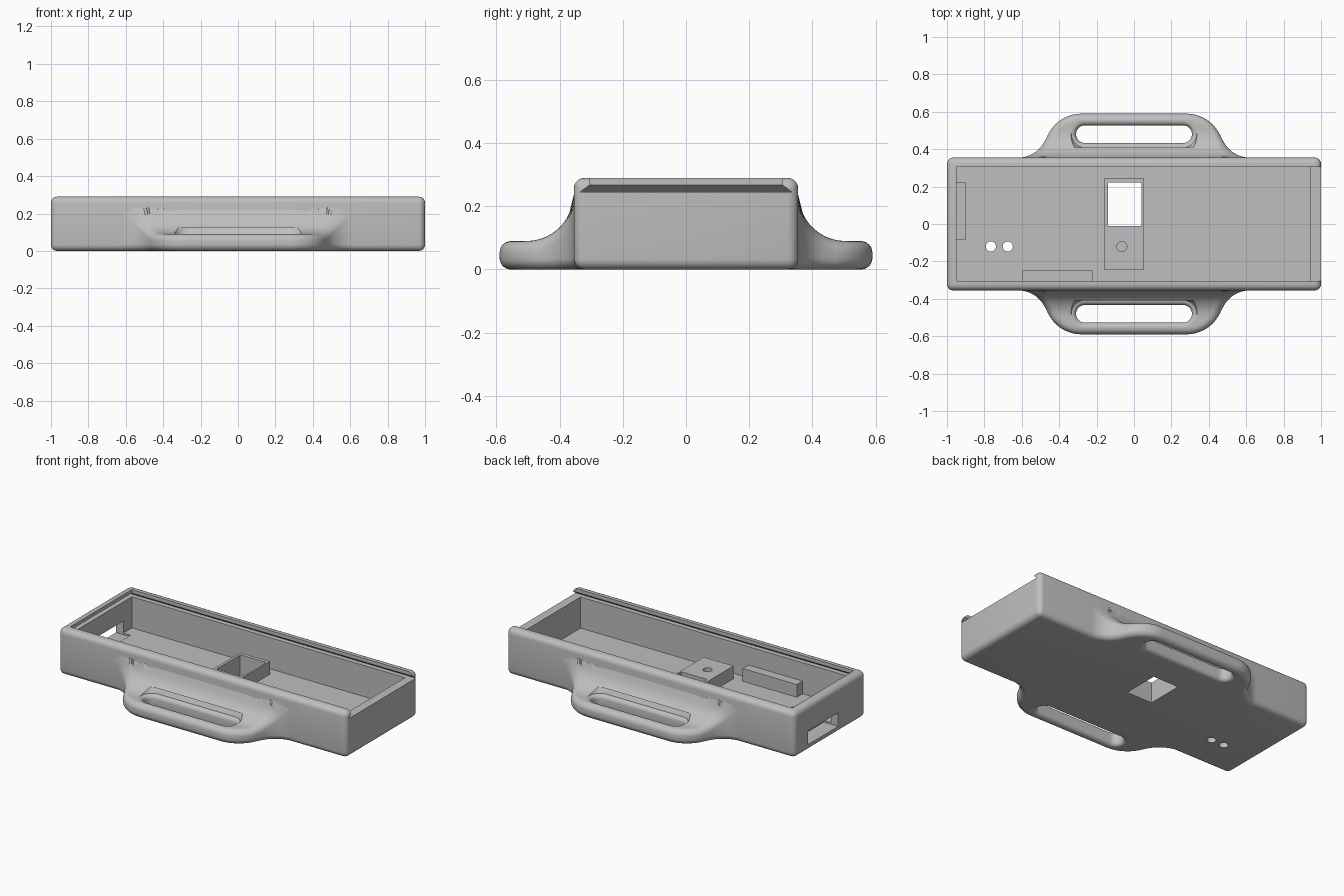
import bpy, bmesh, math

cube = bpy.data.objects.get("Cube")
if cube:
    bpy.data.objects.remove(cube, do_unlink=True)

grey = bpy.data.materials.new("light_grey")
grey.use_nodes = True
colour = (0.52, 0.52, 0.52, 1)
grey.diffuse_color = colour
grey.node_tree.nodes["Principled BSDF"].inputs["Base Color"].default_value = colour


def loft(name, loops):
    """Closed solid skinned through equal-length loops of points."""
    bm = bmesh.new()
    rings = [[bm.verts.new(p) for p in loop] for loop in loops]
    n = len(rings[0])
    for a, b in zip(rings, rings[1:]):
        for i in range(n):
            j = (i + 1) % n
            bm.faces.new((a[i], a[j], b[j], b[i]))
    bm.faces.new(rings[0])
    bm.faces.new(rings[-1])
    bmesh.ops.recalc_face_normals(bm, faces=bm.faces)
    mesh = bpy.data.meshes.new(name)
    bm.to_mesh(mesh)
    bm.free()
    obj = bpy.data.objects.new(name, mesh)
    bpy.context.collection.objects.link(obj)
    mesh.materials.append(grey)
    return obj


def rect(x0, x1, y0, y1, z):
    return [(x0, y0, z), (x1, y0, z), (x1, y1, z), (x0, y1, z)]


def box(name, x, y, z):
    return loft(name, [rect(*x, *y, h) for h in z])


def capsule(half, radius, cx, cy, z, steps=16):
    """Slot-shaped loop; a circle when half is zero."""
    pts = []
    for side in (1, -1):
        for i in range(steps + 1 if half else steps):
            a = side * math.pi / 2 * -1 + math.pi * i / steps
            pts.append((cx + side * half + radius * math.cos(a),
                        cy + radius * math.sin(a), z))
    return pts


def rod(name, radius, cx, cy, z):
    return loft(name, [capsule(0, radius, cx, cy, h) for h in z])


def apply(obj, kind, **settings):
    mod = obj.modifiers.new(kind, kind)
    for key, value in settings.items():
        setattr(mod, key, value)
    bpy.context.view_layer.objects.active = obj
    bpy.ops.object.modifier_apply(modifier=mod.name)


def cut(obj, *cutters):
    for c in cutters:
        apply(obj, "BOOLEAN", operation="DIFFERENCE", solver="EXACT", object=c)


def smooth(obj):
    bpy.ops.object.select_all(action="DESELECT")
    obj.select_set(True)
    bpy.context.view_layer.objects.active = obj
    bpy.ops.object.shade_smooth_by_angle(angle=math.radians(32))


# Tray: rounded block with cavity, dovetail lid channel and openings
tray = box("tray", (-1, 1), (-0.355, 0.355), (0, 0.29))
apply(tray, "BEVEL", width=0.033, segments=5)
cavity = box("cavity_cutter", (-0.95, 0.945), (-0.305, 0.305), (0.05, 0.255))
channel = loft("lid_cutter", [rect(x, 1.1, -y, y, z) for x, y, z in
               ((-0.98, 0.335, 0.245), (-0.95, 0.305, 0.268), (-0.95, 0.305, 0.35))])
port = box("port_cutter", (-1.1, -0.9), (-0.08, 0.22), (0.04, 0.125))
window = box("window_cutter", (-0.14, 0.04), (-0.012, 0.222), (-0.1, 0.4))
drains = [rod("drain_cutter", 0.027, x, -0.12, (-0.1, 0.2)) for x in (-0.765, -0.675)]
cut(tray, cavity, channel, port, window, *drains)

# Sensor block with window and blind hole, and the retaining rib
block = box("sensor_block", (-0.157, 0.05), (-0.247, 0.245), (0.045, 0.13))
pin_hole = rod("pin_cutter", 0.027, -0.065, -0.12, (0.055, 0.2))
cut(block, window, pin_hole)
rib = box("retaining_rib", (-0.595, -0.22), (-0.31, -0.248), (0.045, 0.13))

# Handles: S-curved outline, rounded rim, concave sweep up to the wall
RIM, BASE, BLEND = 0.036, 0.315, 0.15


def handle_top(y):
    t = min(max(0.505 - y, 0), BLEND)
    return 0.24 - math.sqrt(BLEND ** 2 - t ** 2)


def outline():
    """Plan points with inward normals, along +x half then mirrored."""
    half = []
    steps = 14
    split = math.radians(20.2)
    for i in range(steps + 1):
        a = math.pi / 2 + (split - math.pi / 2) * i / steps
        c, s = math.cos(a), math.sin(a)
        half.append((0.28 + 0.2 * c, 0.39 + 0.2 * s, -c, -s))
    for i in range(1, steps + 1):
        a = math.pi + split + (math.pi / 2 - split) * i / steps
        c, s = math.cos(a), math.sin(a)
        half.append((0.62 + 0.16 * c, 0.515 + 0.16 * s, c, s))
    return [(-x, y, -nx, ny) for x, y, nx, ny in reversed(half)] + half


def section(x, y, nx, ny, side):
    pts = []
    arc = [math.pi / 2 * i / 6 for i in range(7)]
    inner_x, inner_y = x + nx * RIM, y + ny * RIM
    pts.append((inner_x, BASE, 0))
    for a in arc:
        d = RIM * (1 - math.sin(a))
        pts.append((x + nx * d, y + ny * d, RIM * (1 - math.cos(a))))
    for a in reversed(arc):
        d = RIM * (1 - math.sin(a))
        py = y + ny * d
        pts.append((x + nx * d, py, handle_top(py) - RIM * (1 - math.cos(a))))
    for i in range(1, 15):
        py = inner_y + (BASE - inner_y) * i / 14
        pts.append((inner_x, py, handle_top(py)))
    return [(px, side * py, pz) for px, py, pz in pts]


def grip_cutter(side):
    """Slot with flared mouths so the grip edges come out rounded."""
    loops = [capsule(0.263, 0.075, 0, side * 0.48, -0.02)]
    for z0, sign in ((0, 1), (0.09, -1)):
        angles = [math.pi / 2 * i / 5 for i in range(6)]
        for a in (angles if sign > 0 else reversed(angles)):
            loops.append(capsule(0.263, 0.047 + 0.025 * (1 - math.sin(a)), 0,
                                 side * 0.48, z0 + sign * 0.025 * (1 - math.cos(a))))
    loops.append(capsule(0.263, 0.09, 0, side * 0.48, 0.125))
    return loft("grip_cutter", loops)


handles = []
grips = []
for side, name in ((-1, "front_handle"), (1, "back_handle")):
    handle = loft(name, [section(*p, side) for p in outline()])
    grips.append(grip_cutter(side))
    cut(handle, grips[-1])
    handles.append(handle)

for obj in (tray, block, rib, *handles):
    smooth(obj)

for c in (cavity, channel, port, window, pin_hole, *drains, *grips):
    bpy.data.objects.remove(c, do_unlink=True)
